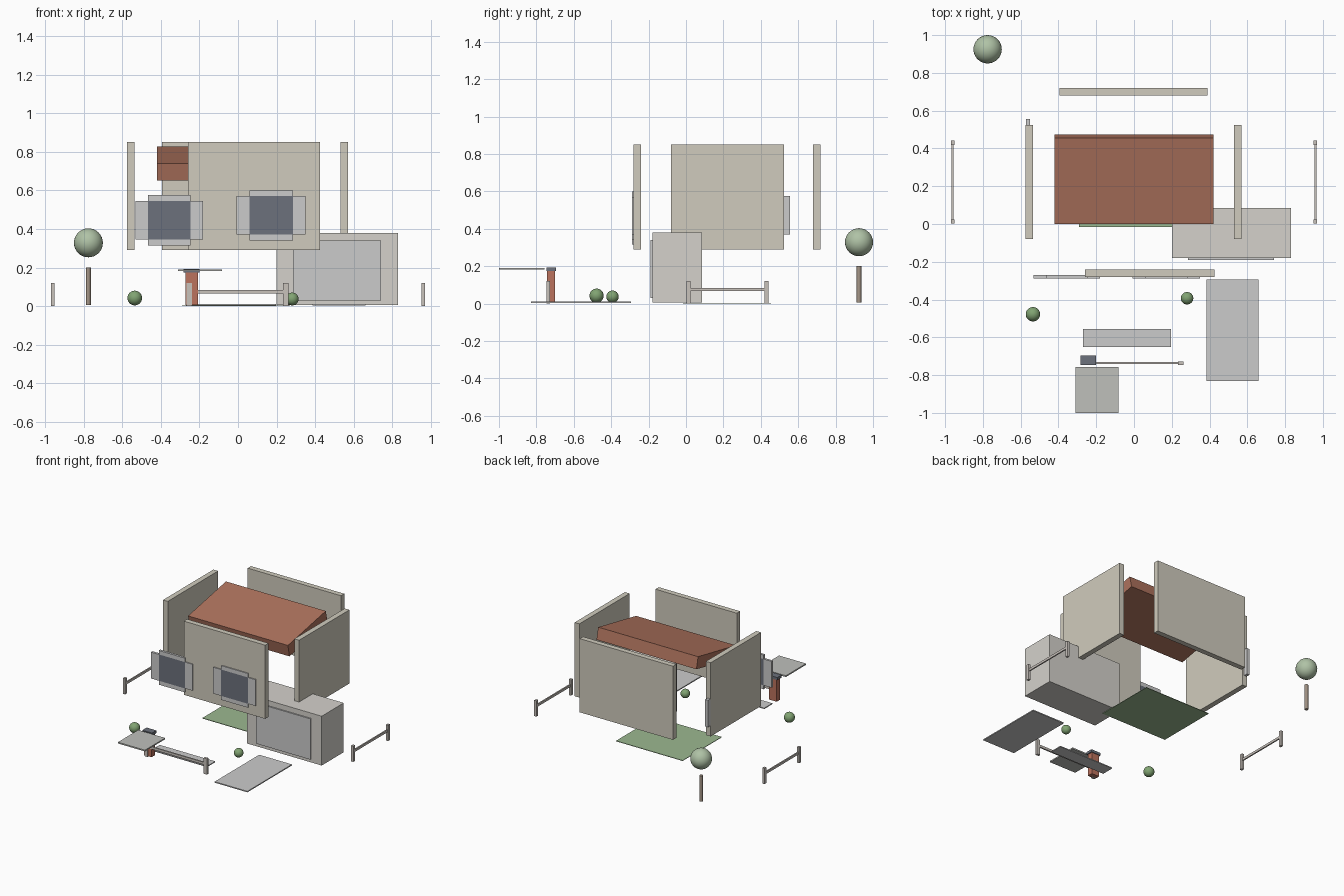
import bpy, bmesh

if "Cube" in bpy.data.objects:
    bpy.data.objects.remove(bpy.data.objects["Cube"])


def material(name, rgb):
    m = bpy.data.materials.new(name)
    m.diffuse_color = (*rgb, 1)
    m.use_nodes = True
    m.node_tree.nodes["Principled BSDF"].inputs["Base Color"].default_value = m.diffuse_color
    return m


WALL = material("plaster", (0.63, 0.60, 0.51))
PALE = material("pale_plaster", (0.66, 0.64, 0.60))
TILE = material("roof_tile", (0.42, 0.17, 0.11))
BRICK = material("brick", (0.50, 0.17, 0.11))
DARK = material("dark_glass", (0.15, 0.165, 0.20))
GRASS = material("grass", (0.33, 0.48, 0.28))
LEAF = material("tree_leaves", (0.43, 0.54, 0.38))
BUSH = material("bush_leaves", (0.22, 0.37, 0.17))
WOOD = material("bark", (0.37, 0.30, 0.24))
FENCE = material("fence_paint", (0.58, 0.54, 0.50))
CONCRETE = material("concrete", (0.52, 0.53, 0.50))


def finish(name, bm, mat=None):
    bmesh.ops.recalc_face_normals(bm, faces=bm.faces)
    me = bpy.data.meshes.new(name)
    bm.to_mesh(me)
    bm.free()
    if mat:
        me.materials.append(mat)
    ob = bpy.data.objects.new(name, me)
    bpy.context.collection.objects.link(ob)
    return ob


def box(name, x, y, z, mat=None):
    """Box from (min, max) pairs on each axis."""
    bm = bmesh.new()
    bmesh.ops.create_cube(bm, size=1)
    for v in bm.verts:
        v.co = [r[0] if c < 0 else r[1] for c, r in zip(v.co, (x, y, z))]
    return finish(name, bm, mat)


def ball(name, center, radius, mat):
    bm = bmesh.new()
    bmesh.ops.create_uvsphere(bm, u_segments=32, v_segments=16, radius=radius)
    bmesh.ops.translate(bm, verts=bm.verts, vec=center)
    ob = finish(name, bm, mat)
    for p in ob.data.polygons:
        p.use_smooth = True


# Upper-storey walls, floating apart
WZ = (0.29, 0.85)
box("front_wall", (-0.26, 0.425), (-0.28, -0.24), WZ, WALL)
box("back_wall", (-0.395, 0.39), (0.68, 0.72), WZ, WALL)
box("left_wall", (-0.575, -0.535), (-0.08, 0.525), WZ, WALL)
box("right_wall", (0.53, 0.57), (-0.08, 0.525), WZ, WALL)

# Tilted roof slab: side profile extruded along x
bm = bmesh.new()
profile = [(0, 0.74), (0.455, 0.828), (0.475, 0.74), (0.018, 0.65)]
face = bm.faces.new([bm.verts.new((-0.42, y, z)) for y, z in profile])
ext = bmesh.ops.extrude_face_region(bm, geom=[face])["geom"]
bmesh.ops.translate(bm, vec=(0.84, 0, 0),
                    verts=[g for g in ext if isinstance(g, bmesh.types.BMVert)])
finish("roof_slab", bm, TILE)

# Front windows: glass, side shutters, lintel and sill
for side, x0, x1, zc in (("left", -0.465, -0.245, 0.445), ("right", 0.06, 0.285, 0.47)):
    y, z = (-0.288, -0.27), (zc - 0.1, zc + 0.1)
    box(side + "_window_glass", (x0, x1), y, z, DARK)
    box(side + "_window_shutter_a", (x0 - 0.067, x0), y, z)
    box(side + "_window_shutter_b", (x1, x1 + 0.064), y, z)
    box(side + "_window_sill", (x0, x1), y, (zc - 0.13, zc - 0.1))
    box(side + "_window_lintel", (x0, x1), y, (zc + 0.1, zc + 0.13))
box("side_window", (-0.573, -0.55), (0.50, 0.555), (0.37, 0.575))

# Garage and door
box("garage", (0.2, 0.83), (-0.18, 0.085), (0.005, 0.38), PALE)
box("garage_door", (0.285, 0.742), (-0.19, -0.175), (0.03, 0.34))

# Ground slabs and porch canopy
box("lawn", (-0.29, 0.27), (-0.015, 0.455), (0, 0.004), GRASS)
box("driveway", (0.385, 0.66), (-0.83, -0.295), (0.004, 0.012))
box("front_path", (-0.27, 0.197), (-0.652, -0.555), (0.004, 0.011))
box("porch_canopy", (-0.31, -0.083), (-1.0, -0.757), (0.181, 0.191), CONCRETE)

# Chimney
box("chimney_stack", (-0.273, -0.208), (-0.742, -0.7), (0.005, 0.173), BRICK)
box("chimney_cap", (-0.282, -0.2), (-0.747, -0.695), (0.173, 0.193), DARK)

# Fences: front one along x, side ones along y
for end, x in (("left", -0.252), ("right", 0.247)):
    box("front_fence_post_" + end, (x - 0.014, x + 0.014), (-0.746, -0.728), (0, 0.12), FENCE)
box("front_fence_rail", (-0.245, 0.24), (-0.742, -0.731), (0.066, 0.084), FENCE)
for side, s in (("left", -1), ("right", 1)):
    x = 0.96 * s
    for end, y in (("front", 0.013), ("rear", 0.43)):
        box(f"{side}_fence_post_{end}", (x - 0.009, x + 0.009), (y - 0.011, y + 0.011),
            (0, 0.12), FENCE)
    box(side + "_fence_rail", (x - 0.005, x + 0.005), (0.013, 0.43), (0.066, 0.084), FENCE)

# Tree and bushes
ball("tree_crown", (-0.775, 0.925, 0.328), 0.075, LEAF)
bm = bmesh.new()
bmesh.ops.create_cone(bm, cap_ends=True, segments=12, radius1=0.013, radius2=0.013, depth=0.195)
bmesh.ops.translate(bm, verts=bm.verts, vec=(-0.775, 0.925, 0.103))
finish("tree_trunk", bm, WOOD)
ball("left_bush", (-0.535, -0.478, 0.042), 0.038, BUSH)
ball("right_bush", (0.281, -0.393, 0.037), 0.033, BUSH)
